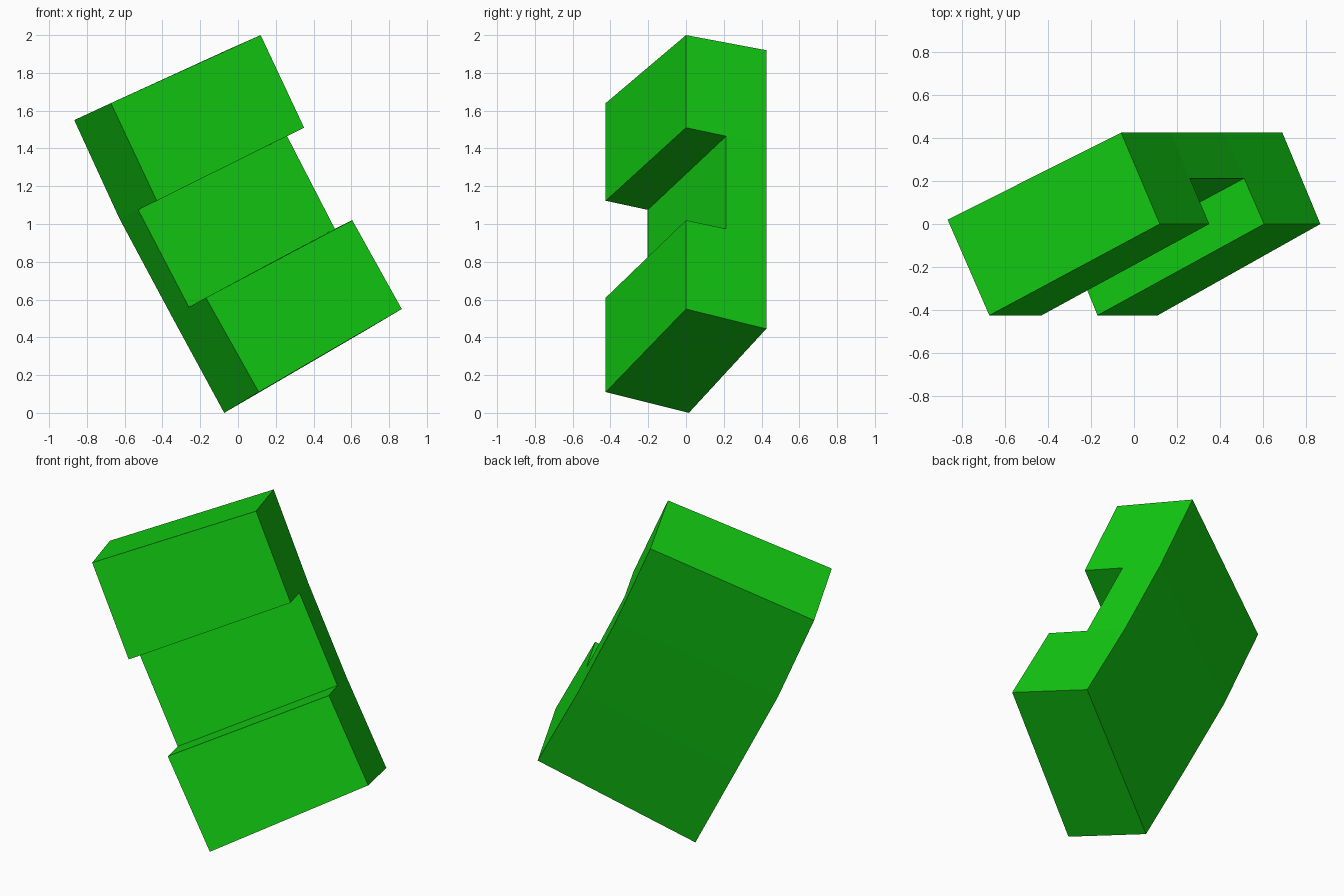
import bpy, bmesh
from mathutils import Vector

cube = bpy.data.objects.get("Cube")
if cube:
    bpy.data.objects.remove(cube, do_unlink=True)

# Single green material
green = bpy.data.materials.new("bright green")
green.use_nodes = True
colour = (0.006, 0.6, 0.006, 1.0)
green.diffuse_color = colour
green.node_tree.nodes["Principled BSDF"].inputs["Base Color"].default_value = colour

# Four stations along the gently bent bar; front and back corners of each end
left_front = [(0.12, 0, 2.0), (0.35, 0, 1.51), (0.605, 0, 1.02), (0.867, 0, 0.55)]
left_back = [(-0.06, 0.425, 1.92), (0.17, 0.425, 1.42), (0.42, 0.425, 0.93), (0.69, 0.425, 0.445)]
right_front = [(-0.673, -0.425, 1.64), (-0.43, -0.425, 1.123), (-0.17, -0.425, 0.61), (0.11, -0.425, 0.11)]
right_back = [(-0.867, 0.02, 1.55), (-0.627, 0.02, 1.027), (-0.35, 0.02, 0.51), (-0.073, 0.015, 0.0)]

bm = bmesh.new()


def end_profile(front, back):
    """Notched end outline: the middle span is recessed to half depth."""
    f = [bm.verts.new(p) for p in front]
    b = [bm.verts.new(p) for p in back]
    m = [bm.verts.new((Vector(front[i]) + Vector(back[i])) / 2) for i in (1, 2)]
    # End face, one piece per span
    bm.faces.new((f[0], f[1], m[0], b[1], b[0]))
    bm.faces.new((m[0], m[1], b[2], b[1]))
    bm.faces.new((f[2], f[3], b[3], b[2], m[1]))
    return [f[0], f[1], m[0], m[1], f[2], f[3], b[3], b[2], b[1], b[0]]


# Bridge the two end outlines
left = end_profile(left_front, left_back)
right = end_profile(right_front, right_back)
for i in range(len(left)):
    j = (i + 1) % len(left)
    bm.faces.new((left[i], left[j], right[j], right[i]))

bmesh.ops.recalc_face_normals(bm, faces=bm.faces)
mesh = bpy.data.meshes.new("notched_bracket")
bm.to_mesh(mesh)
bm.free()
mesh.materials.append(green)
bracket = bpy.data.objects.new("notched_bracket", mesh)
bpy.context.collection.objects.link(bracket)
